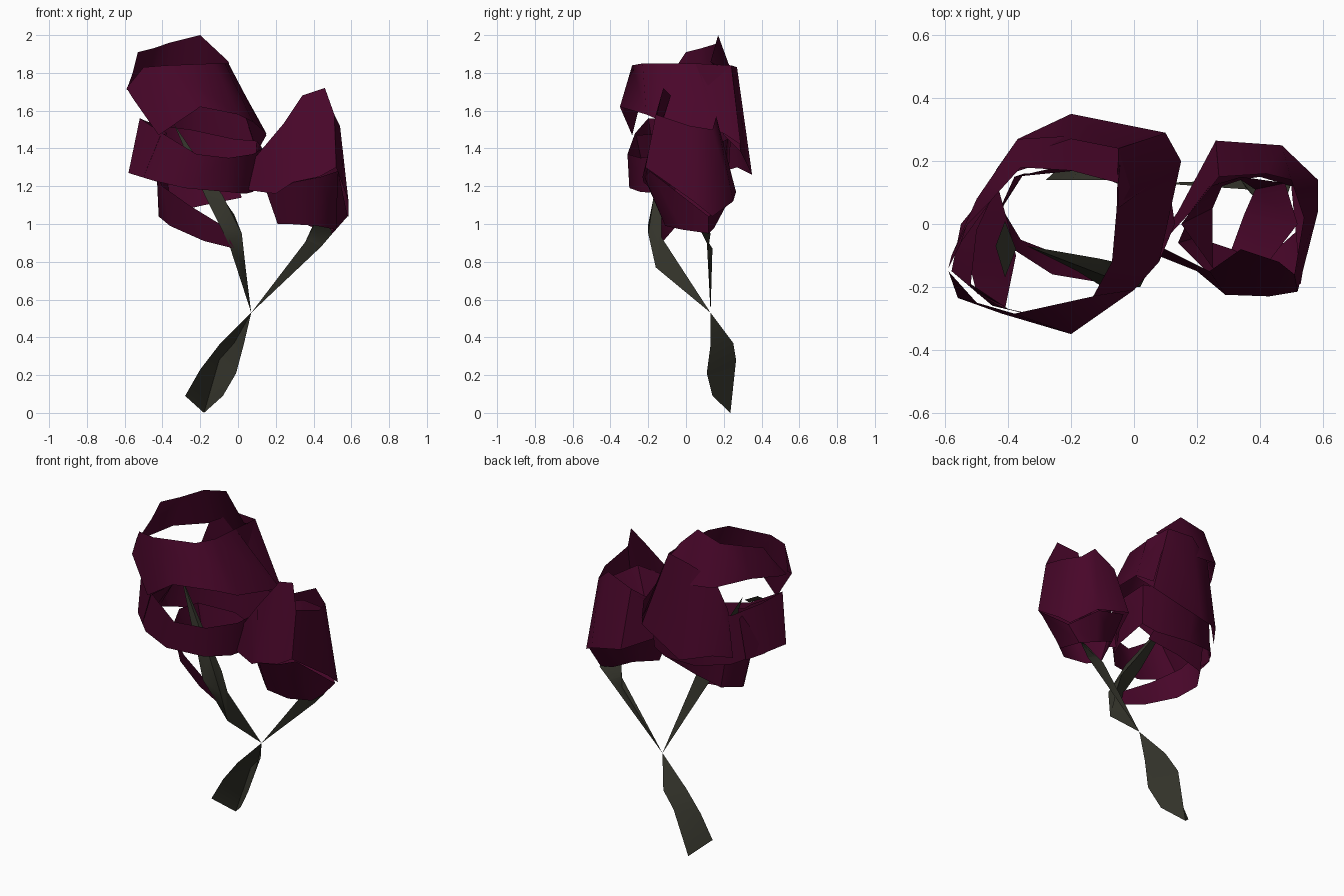
import bpy, bmesh

def mat(name, rgb):
    m = bpy.data.materials.new(name)
    m.diffuse_color = (*rgb, 1)
    return m

WINE = mat("wine petal", (0.066, 0.002, 0.023))
GREEN = mat("dark olive", (0.034, 0.034, 0.024))

def strip(name, rings, material, closed=False, tube=False):
    """Skin consecutive cross-sections; each ring is a list of points."""
    bm = bmesh.new()
    rows = [[bm.verts.new(p) for p in r] for r in rings]
    pairs = list(zip(rows, rows[1:]))
    if closed:
        pairs.append((rows[-1], rows[0]))
    for a, b in pairs:
        n = len(a)
        for i in range(n if tube else n - 1):
            j = (i + 1) % n
            bm.faces.new((a[i], b[i], b[j], a[j]))
    bmesh.ops.remove_doubles(bm, verts=bm.verts, dist=0.0005)
    bmesh.ops.recalc_face_normals(bm, faces=bm.faces)
    me = bpy.data.meshes.new(name)
    bm.to_mesh(me)
    bm.free()
    me.materials.append(material)
    ob = bpy.data.objects.new(name, me)
    bpy.context.collection.objects.link(ob)
    bpy.context.view_layer.objects.active = ob
    ob.select_set(True)
    bpy.ops.object.shade_smooth_by_angle(angle=0.9)
    ob.select_set(False)

def petal(name, rows, closed=False):
    """Each row: rim x, y, z, then base x, y, z."""
    strip(name, [[r[:3], r[3:]] for r in rows], WINE, closed)

# large bloom: upper front petal wrapping to the right
petal("large_front_petal", [
    (-.59, -.15, 1.72, -.56, -.235, 1.67), (-.50, -.25, 1.83, -.42, -.285, 1.47),
    (-.38, -.285, 1.84, -.20, -.35, 1.62), (-.13, -.23, 1.85, 0, -.21, 1.58),
    (-.07, -.12, 1.85, .08, -.12, 1.54), (-.055, .05, 1.85, .15, .2, 1.48),
    (-.05, .24, 1.84, .10, .29, 1.42)])
# large bloom: back petal hanging low
petal("large_back_petal", [
    (-.05, .05, 1.85, .15, .2, 1.47), (-.05, .24, 1.84, .10, .29, 1.38),
    (-.20, .27, 1.83, -.20, .35, 1.26), (-.35, .22, 1.75, -.37, .27, 1.30),
    (-.40, .16, 1.55, -.44, .17, 1.27)])
# large bloom: raised crown around the back and left
petal("large_crown_petal", [
    (-.05, .13, 1.86, -.04, .24, 1.80), (-.20, .17, 2.0, -.20, .28, 1.70),
    (-.36, .18, 1.96, -.37, .27, 1.72), (-.45, .08, 1.93, -.50, .08, 1.74),
    (-.53, 0, 1.91, -.58, -.10, 1.71), (-.55, -.06, 1.82, -.59, -.14, 1.71)])
# large bloom: middle band
petal("large_middle_petal", [
    (.10, .2, 1.44, .09, .18, 1.2), (.13, 0, 1.40, .08, -.02, 1.17),
    (.08, -.12, 1.37, .04, -.12, 1.16),
    (-.05, -.24, 1.35, -.06, -.24, 1.17), (-.22, -.31, 1.37, -.28, -.30, 1.19),
    (-.40, -.27, 1.48, -.45, -.26, 1.23), (-.52, -.20, 1.56, -.58, -.15, 1.27),
    (-.50, -.02, 1.55, -.55, 0, 1.27), (-.42, .15, 1.52, -.42, .16, 1.22),
    (-.25, .24, 1.50, -.22, .22, 1.18), (-.02, .22, 1.45, 0, .2, 1.17),
    (.10, .2, 1.44, .09, .18, 1.2)])
# large bloom: lower cup
petal("large_lower_petal", [
    (-.08, -.19, .99, -.02, -.17, .87), (-.26, -.16, 1.10, -.18, -.12, .91),
    (-.40, -.07, 1.20, -.36, -.05, .99), (-.43, .04, 1.26, -.42, .05, 1.04),
    (-.38, .15, 1.27, -.35, .16, 1.06), (-.16, .2, 1.25, -.18, .17, 1.1),
    (0, .18, 1.20, .02, .15, 1.14)])
# large bloom: inner left petal
petal("large_inner_petal", [
    (-.43, .11, 1.55, -.48, .1, 1.24), (-.40, 0, 1.5, -.54, 0, 1.26),
    (-.375, -.1, 1.48, -.53, -.1, 1.26), (-.41, -.27, 1.47, -.50, -.22, 1.25)])

# small bloom: outer ring
petal("small_outer_petal", [
    (.08, -.07, 1.34, .05, -.09, 1.18), (.24, -.15, 1.53, .2, -.15, 1.16),
    (.34, -.08, 1.68, .29, -.225, 1.22), (.46, -.12, 1.72, .43, -.23, 1.25),
    (.51, -.16, 1.58, .52, -.215, 1.30), (.54, .02, 1.52, .585, .04, 1.12),
    (.50, .14, 1.50, .585, .14, 1.04), (.42, .16, 1.57, .47, .25, 1.12),
    (.27, .15, 1.50, .26, .265, 1.17), (.2, .06, 1.42, .14, .04, 1.2)], True)
# small bloom: lower cup
petal("small_lower_petal", [
    (.14, -.06, 1.2, .21, -.04, 1.0), (.29, -.21, 1.22, .27, -.1, 1.0),
    (.44, -.22, 1.25, .42, -.11, .99), (.53, -.19, 1.28, .52, -.02, .97),
    (.58, .12, 1.04, .5, .12, .95), (.45, .23, 1.13, .4, .15, .98),
    (.26, .22, 1.18, .27, .13, 1.04)], True)
# small bloom: inner funnel around the opening
petal("small_inner_petal", [
    (.15, 0, 1.36, .25, .05, 1.2), (.25, -.14, 1.48, .25, -.06, 1.2),
    (.42, -.13, 1.5, .31, -.08, 1.22), (.52, 0, 1.45, .35, .03, 1.22),
    (.48, .13, 1.48, .385, .11, 1.22), (.34, .15, 1.48, .34, .14, 1.2),
    (.24, .12, 1.45, .28, .12, 1.2)], True)

# stems and leaf, all meeting in one point
KNOT = (.07, .13, .53)
strip("lower_stem", [
    [KNOT] * 3,
    [(-.10, .14, .36), (-.02, .25, .37), (.03, .13, .36)],
    [(-.20, .14, .23), (-.10, .265, .28), (-.01, .11, .21)],
    [(-.28, .14, .09), (-.18, .235, 0), (-.08, .14, .09)]], GREEN)
strip("left_stem", [
    [KNOT] * 3,
    [(.04, -.16, .77), (.02, -.13, .93), (-.05, -.17, .9)],
    [(.02, -.2, .95), (-.02, -.13, 1.05), (-.10, -.2, 1.0)],
    [(-.08, -.17, 1.15), (-.11, -.11, 1.18), (-.18, -.15, 1.16)],
    [(-.34, -.07, 1.53)] * 3], GREEN, tube=True)
strip("right_stem", [
    [KNOT] * 3,
    [(.34, .14, .87), (.36, .11, .91), (.44, .12, .88)],
    [(.40, .06, 1.0), (.42, .04, 1.03), (.50, .13, .95)],
    [(.43, -.08, 1.14)] * 3], GREEN, tube=True)
# sepal inside the large bloom
strip("sepal", [
    [(-.44, -.07, 1.56), (-.41, .01, 1.56)],
    [(-.41, -.17, 1.50), (-.375, -.08, 1.50)]], GREEN)
